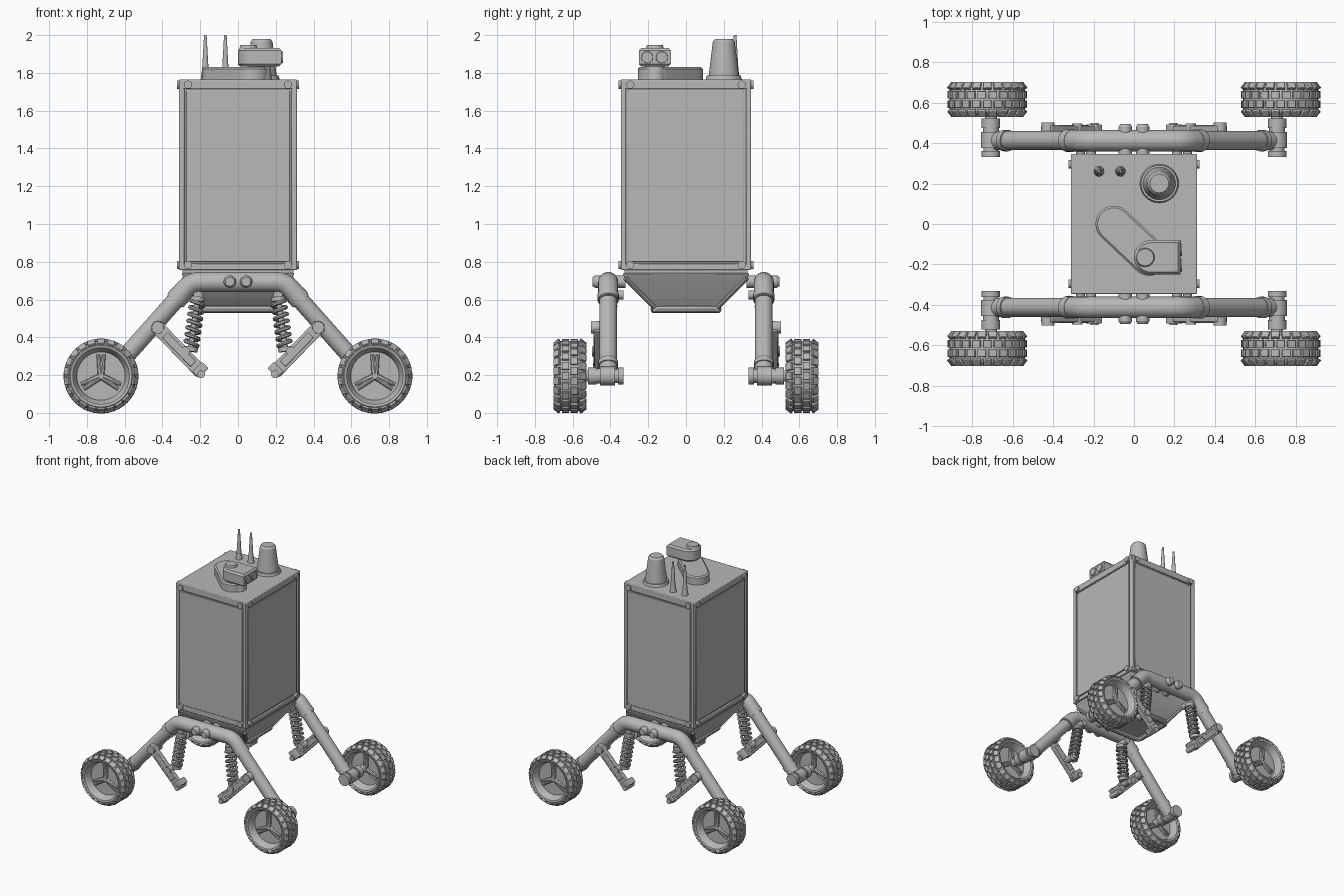
import bpy, bmesh, math
from mathutils import Vector, Matrix

if "Cube" in bpy.data.objects:
    bpy.data.objects.remove(bpy.data.objects["Cube"], do_unlink=True)

GREY = (0.48, 0.48, 0.48, 1)
mat = bpy.data.materials.new("plain_grey")
mat.use_nodes = True
mat.diffuse_color = GREY
mat.node_tree.nodes["Principled BSDF"].inputs["Base Color"].default_value = GREY
made = []


def finish(name, bm, mirror="", bevel=0):
    """Turn a bmesh into an object, mirrored over the named axes."""
    bmesh.ops.recalc_face_normals(bm, faces=bm.faces)
    me = bpy.data.meshes.new(name)
    bm.to_mesh(me)
    bm.free()
    ob = bpy.data.objects.new(name, me)
    bpy.context.collection.objects.link(ob)
    me.materials.append(mat)
    if bevel:
        m = ob.modifiers.new("Bevel", "BEVEL")
        m.width, m.segments = bevel, 2
    if mirror:
        m = ob.modifiers.new("Mirror", "MIRROR")
        m.use_axis = ["x" in mirror, "y" in mirror, False]
        m.use_mirror_merge = False
    made.append(ob)
    return ob


def add_box(bm, lo, hi, M=Matrix()):
    lo, hi = Vector(lo), Vector(hi)
    S = Matrix.Diagonal((*(hi - lo), 1))
    bmesh.ops.create_cube(bm, size=1, matrix=M @ Matrix.Translation((lo + hi) / 2) @ S)


def add_rod(bm, a, b, r1, r2=None, n=20):
    a, b = Vector(a), Vector(b)
    d = b - a
    M = Matrix.Translation((a + b) / 2) @ d.to_track_quat("Z", "Y").to_matrix().to_4x4()
    bmesh.ops.create_cone(bm, cap_ends=True, segments=n, radius1=r1,
                          radius2=r1 if r2 is None else r2, depth=d.length, matrix=M)


def rods(name, items, mirror="", n=20):
    bm = bmesh.new()
    for it in items:
        add_rod(bm, *it, n=n)
    return finish(name, bm, mirror)


def boxes(name, items, mirror="", bevel=0):
    bm = bmesh.new()
    for lo, hi in items:
        add_box(bm, lo, hi)
    return finish(name, bm, mirror, bevel)


def hull(name, pts, bevel=0):
    bm = bmesh.new()
    for p in pts:
        bm.verts.new(p)
    bmesh.ops.convex_hull(bm, input=bm.verts)
    bmesh.ops.dissolve_limit(bm, angle_limit=0.01, verts=bm.verts, edges=bm.edges)
    return finish(name, bm, "", bevel)


def sweep(name, path, r, n=14, mirror=""):
    """Round tube along a list of points."""
    bm = bmesh.new()
    P = [Vector(p) for p in path]
    tan = [(P[min(i + 1, len(P) - 1)] - P[max(i - 1, 0)]).normalized() for i in range(len(P))]
    u = tan[0].orthogonal().normalized()
    rings = []
    for i, p in enumerate(P):
        if i:
            u = tan[i - 1].rotation_difference(tan[i]) @ u
        v = tan[i].cross(u)
        rings.append([bm.verts.new(p + r * (u * math.cos(a) + v * math.sin(a)))
                      for a in (math.tau * k / n for k in range(n))])
    for A, B in zip(rings, rings[1:]):
        for k in range(n):
            bm.faces.new((A[k], A[(k + 1) % n], B[(k + 1) % n], B[k]))
    bm.faces.new(rings[0])
    bm.faces.new(rings[-1])
    return finish(name, bm, mirror)


def circle(cx, cy, z, r, n=32):
    return [(cx + r * math.cos(math.tau * k / n), cy + r * math.sin(math.tau * k / n), z)
            for k in range(n)]


# Cargo box: core, raised panels, corner posts and rails
X, Y, B, T = 0.312, 0.345, 0.757, 1.765
boxes("cargo_core", [((-X + .012, -Y + .012, B), (X - .012, Y - .012, T - .005))])
boxes("side_panels", [((-.275, -Y + .004, .8), (.275, Y - .004, 1.705)),
                      ((-X + .004, -.305, .8), (X - .004, .305, 1.705))], bevel=.003)
boxes("corner_posts", [((X - .028, Y - .028, B), (X, Y, T))], "xy", .006)
boxes("top_lid", [((-X, -Y, 1.715), (X, Y, T))], bevel=.005)
boxes("bottom_rim", [((-X, -Y, B), (X, Y, .79))], bevel=.005)
bolts = []
for z in (.783, 1.738):
    bolts += [((.265, Y - .01, z), (.265, Y + .012, z), .022),
              ((X - .01, .295, z), (X + .012, .295, z), .022)]
rods("corner_bolts", bolts, "xy", 12)

# Belly under the box
boxes("belly_plate", [((-.295, -.325, .73), (.295, .325, .76))])
hull("belly", [(sx * x, sy * y, z) for sx in (-1, 1) for sy in (-1, 1)
               for x, y, z in ((.3, .335, .74), (.285, .325, .71), (.19, .165, .56))], .006)
sweep("belly_edge_tubes", [(.285, .322, .715), (.185, .165, .56)], .014, 10, "xy")
rail = [(.185, 0), (.185, .14), (.175, .16), (.15, .168), (0, .168)]
sweep("belly_bottom_rail", [(x, y, .548) for x, y in rail], .02, 10, "xy")

# Sensor base, camera head, beacon and antennas on the lid
hull("sensor_base", [p for z, e in ((1.76, 0), (1.82, 0), (1.83, .01))
                     for c in ((-.1, -.0), (.075, -.165)) for p in circle(*c, z, .09 - e)])
rods("camera_neck", [((.12, -.165, 1.76), (.12, -.165, 1.85), .06, .05)], n=28)
hull("camera_head", [p for z, e in ((1.835, .012), (1.847, 0), (1.918, 0), (1.932, .012))
                     for p in circle(.085, -.165, z, .085 - e)
                     + [(.23 - e, -.165 + s * (.085 - e), z) for s in (-1, 1)]])
rods("camera_button", [((.055, -.165, 1.92), (.055, -.165, 1.948), .05, .042)], n=24)
rods("camera_lenses", [((.2, y, 1.882), (.238, y, 1.882), .036, .03) for y in (-.205, -.128)])
rods("beacon", [((.125, .2, 1.76), (.125, .2, 1.785), .097, .09),
                ((.125, .2, 1.785), (.125, .2, 1.965), .08, .058),
                ((.125, .2, 1.965), (.125, .2, 1.98), .058, .046)], n=32)
for side, x in (("right", -.173), ("left", -.067)):
    rods(side + "_antenna", [((x, .26, 1.76), (x, .26, 1.81), .026, .019),
                             ((x, .26, 1.81), (x, .26, 2.0), .018, .007)], n=14)

# Suspension arms: one quarter, mirrored to all four corners
AY = -.412
arm = [(0, .693), (.2, .693), (.228, .69), (.253, .68), (.275, .661), (.335, .592)]
sweep("arm_bridge", [(x, AY, z) for x, z in arm], .053, 24, "xy")
top, end = Vector((.31, AY, .62)), Vector((.69, AY, .192))
sweep("arm_leg", [top, end], .047, 24, "xy")
d = (end - top).normalized()
rods("arm_collars", [(top - d * .01, top + d * .03, .056),
                     (top + d * .47, top + d * .5, .053)], "xy", 24)
rods("bridge_bolts", [((.043, -.32, .695), (.043, -.48, .695), .033),
                      ((.043, -.48, .695), (.043, -.495, .695), .033, .024)], "xy")

# Swing strut, its bolts, and the coil spring
bm = bmesh.new()
p, q = Vector((.435, -.47, .462)), Vector((.195, -.47, .215))
M = Matrix.Translation(p) @ Matrix.Rotation(-math.atan2(q.z - p.z, q.x - p.x), 4, "Y")
L = (q - p).length
add_box(bm, (0, -.014, -.036), (L, .014, .036), M)
add_box(bm, (L - .035, -.022, -.042), (L + .012, .06, .03), M)
add_box(bm, (.07, -.02, -.02), (L - .06, .02, .02), M)
finish("strut", bm, "xy", .005)
rods("strut_bolts", [((.425, -.4, .452), (.425, -.502, .452), .036, .032),
                     ((.28, -.39, .325), (.28, -.497, .325), .026),
                     ((.195, -.4, .205), (.195, -.5, .205), .02)], "xy")
s0, s1 = Vector((.212, -.405, .615)), Vector((.252, -.42, .325))
axis = (s1 - s0).to_track_quat("Z", "Y")
turns, steps = 7, 14
coil = []
for i in range(turns * steps + 1):
    a, t = math.tau * i / steps, i / (turns * steps)
    off = axis @ Vector((.035 * math.cos(a), .035 * math.sin(a), 0))
    coil.append(s0.lerp(s1, .06 + .86 * t) + off)
sweep("coil_spring", coil, .0105, 7, "xy")
rods("damper", [(s0, s1, .016), (s0, s0.lerp(s1, .08), .038),
                (s0.lerp(s1, .92), s1, .038),
                ((.212, -.33, .625), (.212, -.43, .625), .024)], "xy", 16)

# Wheel hub at the foot of each arm
hub = [(-.33, -.36, .046), (-.36, -.375, .037), (-.375, -.455, .05),
       (-.455, -.475, .04), (-.475, -.52, .046), (-.52, -.62, .03)]
rods("wheel_hub", [((.707, a, .195), (.707, b, .195), r) for a, b, r in hub], "xy")

# Wheel: lathed tyre and dished rim, tread blocks, three split spokes
C = Vector((.725, 0, .195))
WY = -.615
half = [(0, .025), (.128, .025), (.143, .07), (.15, .08), (.163, .084), (.175, .076), (.186, .055)]
profile = [(r, WY - y) for r, y in half] + [(r, WY + y) for r, y in reversed(half)]
bm = bmesh.new()
vs = [bm.verts.new(C + Vector((r, y, 0))) for r, y in profile]
es = [bm.edges.new(e) for e in zip(vs, vs[1:])]
bmesh.ops.spin(bm, geom=vs + es, cent=C, axis=(0, 1, 0), angle=math.tau, steps=48)
bmesh.ops.remove_doubles(bm, verts=bm.verts, dist=.0005)
finish("wheel", bm, "xy")

bm = bmesh.new()
N = 22
for row, (y, tilt, r) in enumerate(((-.068, 38, .18), (-.023, 0, .187),
                                    (.023, 0, .187), (.068, -38, .18))):
    for k in range(N):
        a = math.tau * (k + .5 * (row in (1, 3))) / N
        M = (Matrix.Translation(C) @ Matrix.Rotation(a, 4, "Y")
             @ Matrix.Translation((0, WY + y, r)) @ Matrix.Rotation(math.radians(tilt), 4, "X"))
        add_box(bm, (-.021, -.019, -.012), (.021, .019, .009), M)
finish("tread_blocks", bm, "xy", .003)

bm = bmesh.new()
for side in (-1, 1):
    y = WY + side * .028
    for k in range(3):
        for da in (-.13, .13):
            a = math.tau * k / 3 + math.pi / 2 + da
            out = Vector((math.cos(a), 0, math.sin(a)))
            base = C + Vector((0, y, 0))
            add_rod(bm, base + out * .012, base + out * .115, .017, .009, 8)
    add_rod(bm, C + Vector((0, WY, 0)), C + Vector((0, y + side * .014, 0)), .02, .016, 16)
finish("wheel_spokes", bm, "xy")

# Smooth the round parts, keep the edges crisp
bpy.ops.object.select_all(action="DESELECT")
for ob in made:
    ob.select_set(True)
bpy.context.view_layer.objects.active = made[0]
bpy.ops.object.shade_smooth_by_angle(angle=math.radians(32))
